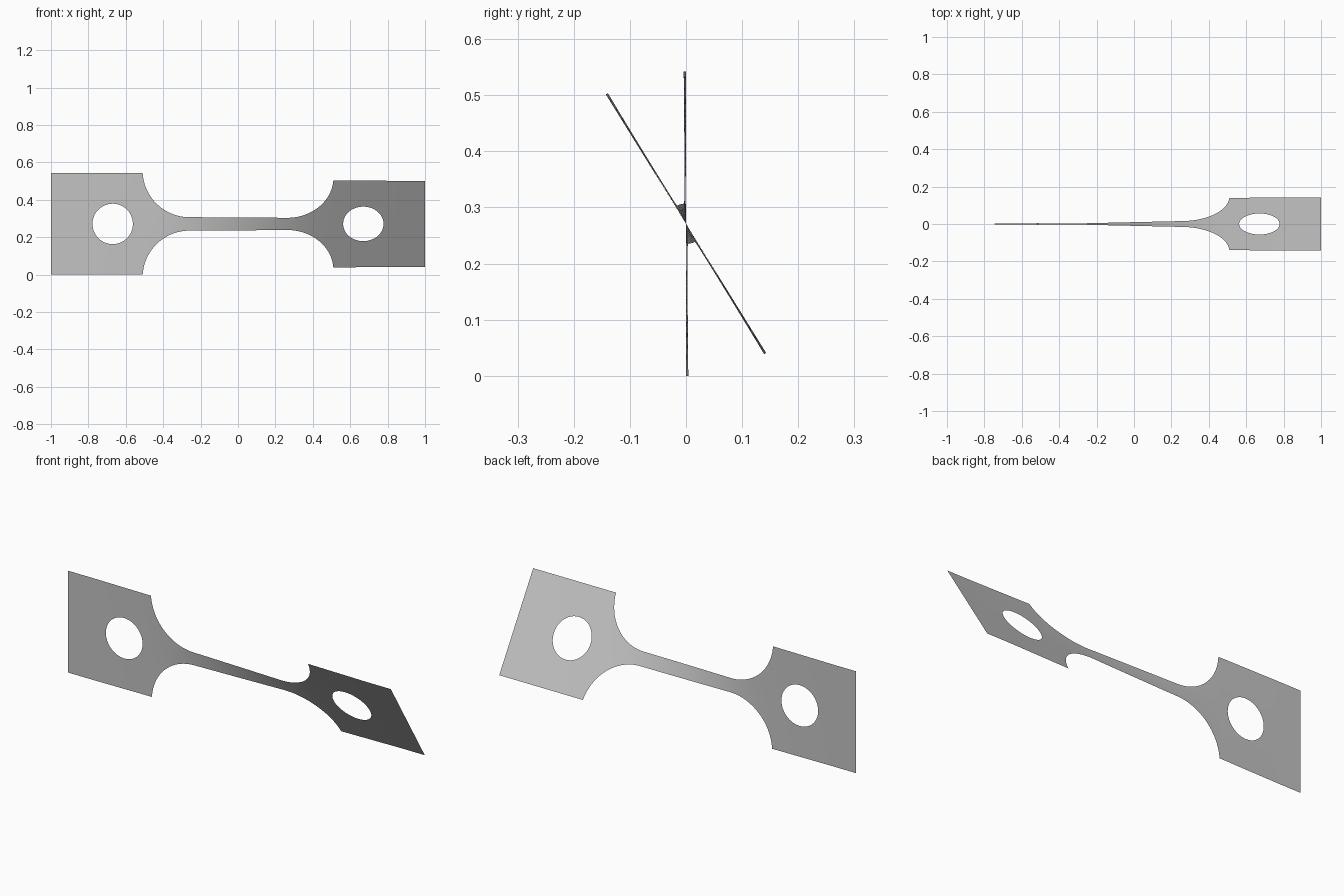
import bpy, bmesh
from math import sin, cos, atan2, acos, radians
from mathutils import Vector

cube = bpy.data.objects.get("Cube")
if cube:
    bpy.data.objects.remove(cube)

HALF = 0.271           # half width of the grips
NECK = 0.036           # half width of the gauge section
NECK_END = 0.26        # where the fillets start
FILLET = 0.25          # fillet radius
HOLE_X, HOLE_R = 0.67, 0.108
TWIST = radians(31.8)
ROWS = 24

FILLET_SWEEP = acos((NECK + FILLET - HALF) / FILLET)
GRIP = NECK_END + FILLET * sin(FILLET_SWEEP)


def half_width(x):
    x = abs(x)
    if x <= NECK_END:
        return NECK
    if x >= GRIP:
        return HALF
    return NECK + FILLET - (FILLET ** 2 - (x - NECK_END) ** 2) ** 0.5


# Twist builds up fastest where the strip is narrow; the outer grips stay flat
STEPS = 1000
totals = [0.0]
for i in range(STEPS):
    x = (i + 0.5) / STEPS
    rate = 1 / half_width(x) if x < GRIP else (0.5 / HALF if x < 0.86 else 0)
    totals.append(totals[-1] + rate / STEPS)


def twist_angle(x):
    p = min(abs(x), 1) * STEPS
    i = min(int(p), STEPS - 1)
    share = (totals[i] + (totals[i + 1] - totals[i]) * (p - i)) / totals[-1]
    return TWIST / 2 * (1 + (share if x > 0 else -share))


bm = bmesh.new()


def add_grid(columns):
    """Join successive columns of flat (x, v) points with quads."""
    grid = [[bm.verts.new((x, 0, v)) for x, v in col] for col in columns]
    for a, b in zip(grid, grid[1:]):
        for j in range(len(a) - 1):
            bm.faces.new((a[j], b[j], b[j + 1], a[j + 1]))


# Gauge section with its two fillets
fillet_x = [NECK_END + FILLET * sin(FILLET_SWEEP * i / 24) for i in range(1, 25)]
neck_x = [NECK_END * i / 20 for i in range(-20, 21)]
stations = [-x for x in reversed(fillet_x)] + neck_x + fillet_x
add_grid([[(x, half_width(x) * (2 * j / ROWS - 1)) for j in range(ROWS + 1)]
          for x in stations])

# Grips: rings blending from the round hole out to the rectangular edge
corners = [Vector(c) for c in ((GRIP, -HALF), (1, -HALF), (1, HALF), (GRIP, HALF))]
edge = [corners[k].lerp(corners[(k + 1) % 4], i / ROWS)
        for k in range(4) for i in range(ROWS)]
edge.append(edge[0])
centre = Vector((HOLE_X, 0))
for side in (-1, 1):
    rings = []
    for r in range(9):
        ring = []
        for p in edge:
            a = atan2(p.y, p.x - HOLE_X)
            q = (centre + HOLE_R * Vector((cos(a), sin(a)))).lerp(p, r / 8)
            ring.append((side * q.x, q.y))
        rings.append(ring)
    add_grid(rings)

bmesh.ops.remove_doubles(bm, verts=bm.verts[:], dist=0.0002)
bmesh.ops.recalc_face_normals(bm, faces=bm.faces[:])
bm.normal_update()
if sum(f.normal.y for f in bm.faces) > 0:
    bmesh.ops.reverse_faces(bm, faces=bm.faces[:])

# Twist the flat sheet about its long axis
for v in bm.verts:
    a, h = twist_angle(v.co.x), v.co.z
    v.co = (v.co.x, -h * sin(a), HALF + h * cos(a))

mesh = bpy.data.meshes.new("twisted_strip")
bm.to_mesh(mesh)
bm.free()
strip = bpy.data.objects.new("twisted_strip", mesh)
bpy.context.collection.objects.link(strip)
for f in mesh.polygons:
    f.use_smooth = True

# Plain grey finish
grey = bpy.data.materials.new("plain_grey")
grey.use_nodes = True
colour = (0.55, 0.55, 0.55, 1)
grey.diffuse_color = colour
grey.node_tree.nodes["Principled BSDF"].inputs["Base Color"].default_value = colour
mesh.materials.append(grey)
